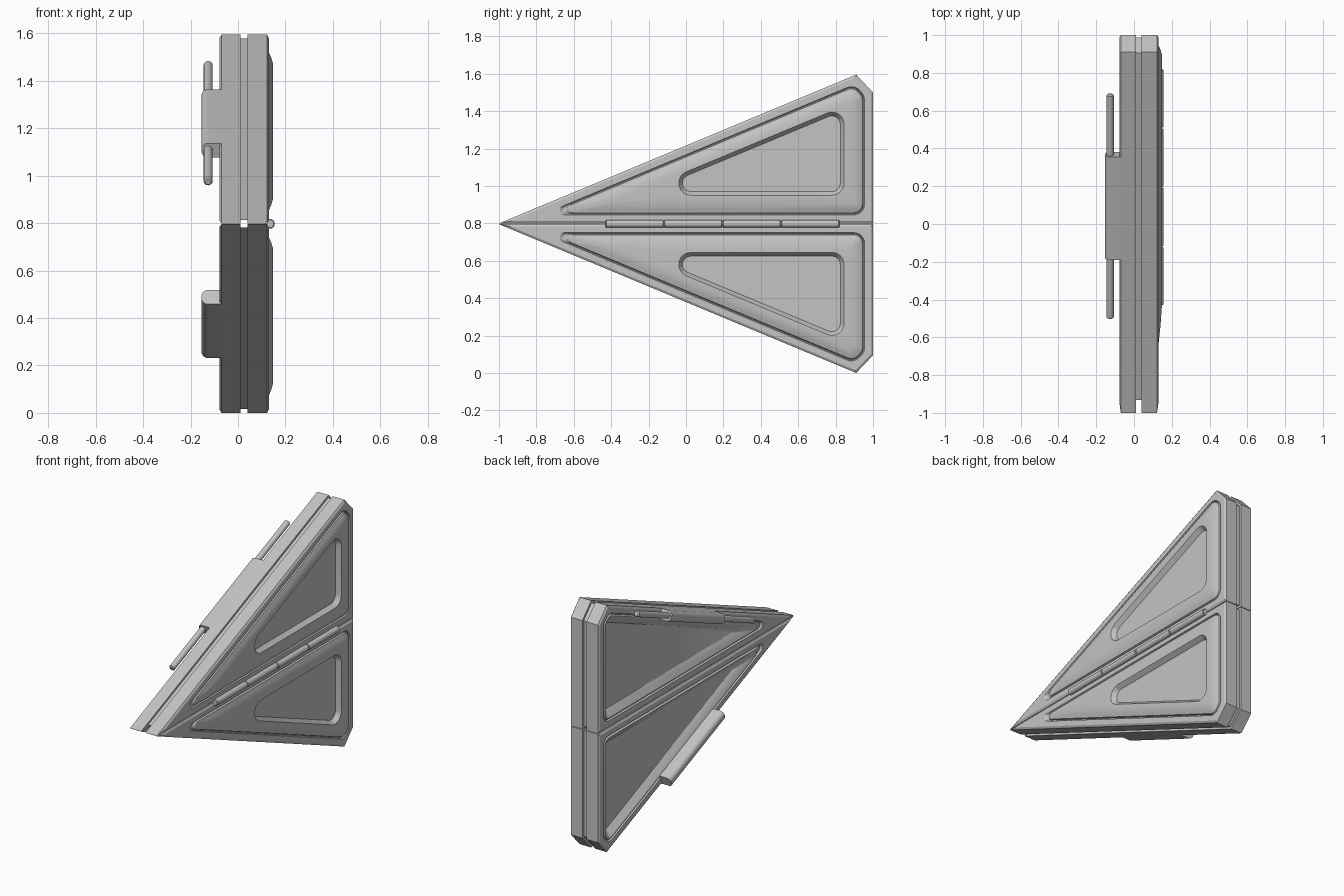
import bpy, bmesh, math
from mathutils import Vector

if "Cube" in bpy.data.objects:
    bpy.data.objects.remove(bpy.data.objects["Cube"])

MID = 0.7975          # height of the fold line
GAP = 0.002           # half clearance between the two halves
SEG = 6               # steps per rounded corner

grey = bpy.data.materials.new("mid_grey")
grey.diffuse_color = (0.55, 0.55, 0.55, 1)
grey.use_nodes = True
grey.node_tree.nodes["Principled BSDF"].inputs["Base Color"].default_value = grey.diffuse_color

# Half outline in (y, height above fold): bottom, back, corner cut and long edge
PTS = [Vector((-1, GAP)), Vector((1, GAP)), Vector((1, 0.7025)), Vector((0.91, 0.7975))]
NORM, DIST = [], []
for i in range(4):
    d = (PTS[(i + 1) % 4] - PTS[i]).normalized()
    n = Vector((d.y, -d.x))
    NORM.append(n)
    DIST.append(n.dot(PTS[i]))


def meet(i, j, di, dj):
    a, b = NORM[i], NORM[j]
    det = a.x * b.y - a.y * b.x
    return Vector(((di * b.y - dj * a.y) / det, (a.x * dj - b.x * di) / det))


def outline(dist, inset=0.0, radii=(0, 0, 0, 0)):
    """Rounded outline; corner k lies between edge k-1 and edge k."""
    pts = []
    for k in range(4):
        i, r = (k - 1) % 4, radii[k]
        c = meet(i, k, dist[i] - inset - r, dist[k] - inset - r)
        a0 = math.atan2(NORM[i].y, NORM[i].x)
        turn = (math.atan2(NORM[k].y, NORM[k].x) - a0) % (2 * math.pi)
        for s in range(SEG + 1):
            a = a0 + turn * s / SEG
            pts.append(c + r * Vector((math.cos(a), math.sin(a))))
    return pts


def finish(name, bm, angle=30):
    bmesh.ops.remove_doubles(bm, verts=bm.verts, dist=0.00005)
    bmesh.ops.recalc_face_normals(bm, faces=bm.faces)
    me = bpy.data.meshes.new(name)
    bm.to_mesh(me)
    bm.free()
    me.materials.append(grey)
    ob = bpy.data.objects.new(name, me)
    bpy.context.collection.objects.link(ob)
    bpy.ops.object.select_all(action='DESELECT')
    ob.select_set(True)
    bpy.context.view_layer.objects.active = ob
    bpy.ops.object.shade_smooth_by_angle(angle=math.radians(angle))
    return ob


def loft(name, rings, angle=30):
    """Skin closed rings of 3D points and cap both ends."""
    bm = bmesh.new()
    vs = [[bm.verts.new(p) for p in ring] for ring in rings]
    for a, b in zip(vs, vs[1:]):
        for i in range(len(a)):
            j = (i + 1) % len(a)
            bm.faces.new((a[i], a[j], b[j], b[i]))
    bm.faces.new(vs[0])
    bm.faces.new(vs[-1])
    return finish(name, bm, angle)


def plate(name, side, levels):
    loft(name, [[(x, p.x, MID + side * p.y) for p in ring] for x, ring in levels], 20)


def rod(name, a, b, r, bevel, n=16):
    a, b = Vector(a), Vector(b)
    d = (b - a).normalized()
    u, v = Vector((1, 0, 0)), d.cross(Vector((1, 0, 0)))
    rings = []
    for base, rr in ((a, r - bevel), (a + d * bevel, r), (b - d * bevel, r), (b, r - bevel)):
        rings.append([base + rr * (math.cos(t) * u + math.sin(t) * v)
                      for t in (2 * math.pi * k / n for k in range(n))])
    loft(name, rings, 40)


# Pocket outline: one round per corner, with the corner cut swallowed by the round
R = 0.065
tip = Vector((-0.30, 0.1525))
pocket = [-0.1525, 0.845, 0, NORM[3].dot(tip)]
pocket[2] = NORM[2].dot(meet(1, 3, pocket[1] - R, pocket[3] - R)) + R


def panel(inset):
    k = inset - 0.045
    return outline(DIST, inset, [0.025 - k * 0.2] + [max(0.058 - k, 0.012)] * 3)


for side, tag in ((1, "upper"), (-1, "lower")):
    # Outer plate: bevelled rim, groove, domed panel and sunken pocket
    plate(tag + "_outer_plate", side, [
        (0.04, outline(DIST)), (0.122, outline(DIST)), (0.13, outline(DIST, 0.012)),
        (0.13, panel(0.045)), (0.12, panel(0.049)), (0.12, panel(0.053)),
        (0.131, panel(0.057)), (0.14, panel(0.077)), (0.147, panel(0.1)),
        (0.147, outline(pocket, 0, [R] * 4)),
        (0.142, outline(pocket, 0.004, [R - 0.004] * 4)),
        (0.118, outline(pocket, 0.02, [R - 0.02] * 4))])
    # Inner plate: bevelled rim, groove, lip and dished panel
    plate(tag + "_inner_plate", side, [
        (0.01, outline(DIST)), (-0.07, outline(DIST)), (-0.078, outline(DIST, 0.012)),
        (-0.078, panel(0.045)), (-0.066, panel(0.049)), (-0.066, panel(0.053)),
        (-0.078, panel(0.06)), (-0.076, panel(0.068)), (-0.043, panel(0.108))])
    # Recessed core joining the two plates
    plate(tag + "_core", side, [(0.01, outline(DIST, 0.0137)), (0.04, outline(DIST, 0.0137))])

    # Rounded tab lying along the long edge
    along = (PTS[3] - PTS[0]).normalized()
    down = -NORM[3]
    prof = [(-0.06, 0.0), (-0.06, 0.065)]
    for cw, a0 in ((0.037, 90), (0.028, 180)):
        for s in range(7):
            a = math.radians(a0 + 90 * s / 6)
            prof.append((-0.126 + 0.028 * math.cos(a), cw + 0.028 * math.sin(a)))
    rings = []
    for y in (-0.19, 0.355):
        base = PTS[0] + along * ((y + 1) / along.x)
        rings.append([(x, (base + down * w).x, MID + side * (base + down * w).y) for x, w in prof])
    loft(tag + "_tab", rings)

# Pin running through the upper tab
ends = []
for y in (-0.51, 0.675):
    p = PTS[0] + along * ((y + 1) / along.x) + down * 0.031
    ends.append((-0.126, p.x, MID + p.y))
rod("pin", ends[0], ends[1], 0.019, 0.006)

# Hinge barrel in four knuckles on the fold line
for k in range(4):
    y = -0.43 + k * 0.3133
    rod("hinge_knuckle_%d" % (k + 1), (0.134, y, MID), (0.134, y + 0.31, MID), 0.021, 0.004)
rod("hinge_pin", (0.134, -0.42, MID), (0.134, 0.81, MID), 0.012, 0.002)
